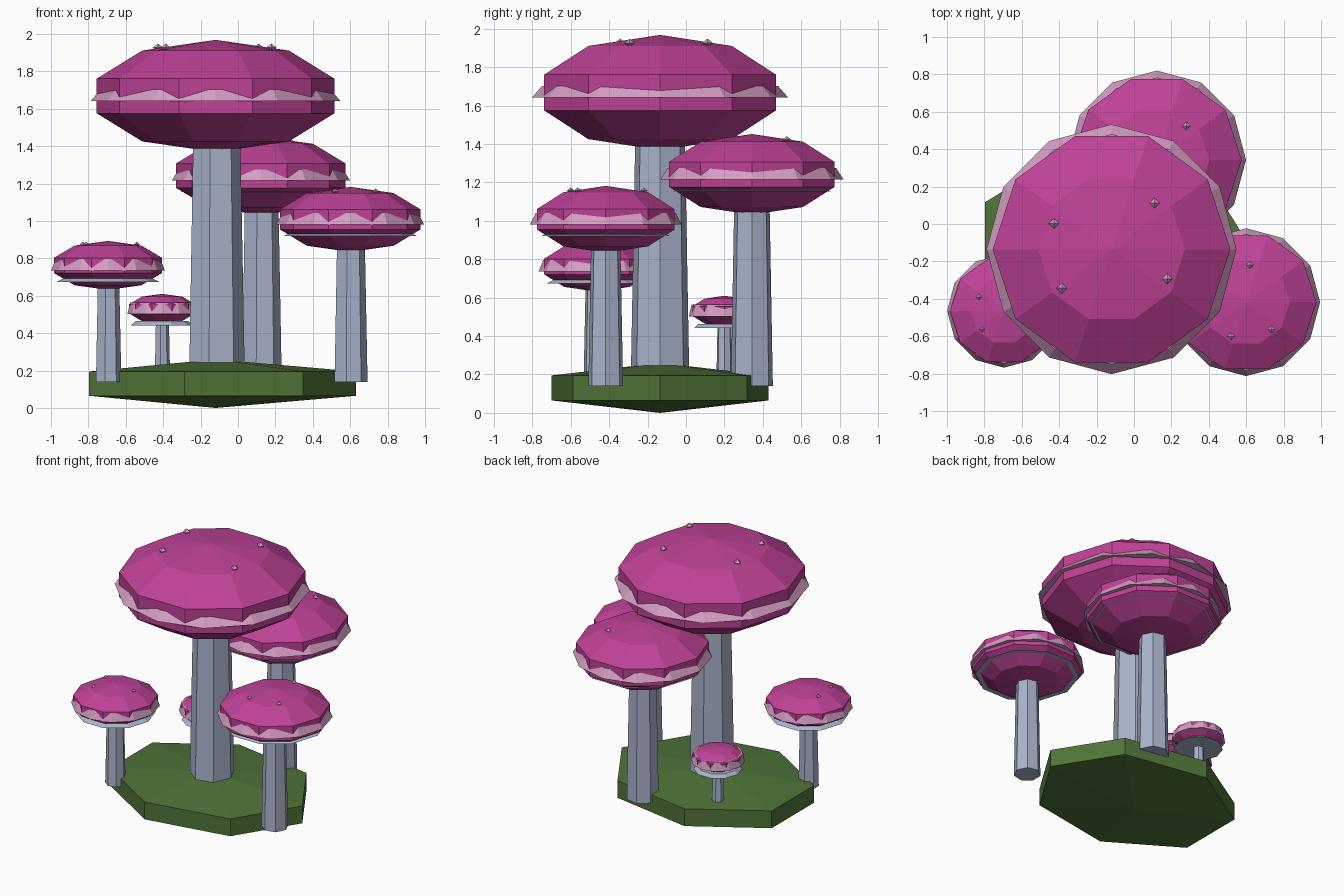
import bpy
import math

cube = bpy.data.objects.get("Cube")
if cube:
    bpy.data.objects.remove(cube, do_unlink=True)


def material(name, rgb):
    mat = bpy.data.materials.new(name)
    mat.use_nodes = True
    mat.diffuse_color = (*rgb, 1)
    mat.node_tree.nodes["Principled BSDF"].inputs["Base Color"].default_value = (*rgb, 1)
    return mat


CAP = material("magenta cap", (0.52, 0.054, 0.31))
FRILL = material("pale pink", (0.66, 0.34, 0.54))
STEM = material("blue grey stem", (0.40, 0.456, 0.60))
GRASS = material("moss green", (0.08, 0.175, 0.04))


def lathe(name, profile, sides, loc, mat, sy=1):
    """Spin (radius, z) pairs, listed bottom to top, into a flat-faced closed solid."""
    verts, rings, faces = [], [], []
    for r, z in profile:
        n = 1 if r == 0 else sides
        rings.append([len(verts) + i for i in range(n)])
        for i in range(n):
            a = math.tau * i / sides
            verts.append((r * math.cos(a), sy * r * math.sin(a), z))
    for low, high in zip(rings, rings[1:]):
        for i in range(sides):
            j = (i + 1) % sides
            if len(low) == 1:
                faces.append((low[0], high[j], high[i]))
            elif len(high) == 1:
                faces.append((low[i], low[j], high[0]))
            else:
                faces.append((low[i], low[j], high[j], high[i]))
    if len(rings[0]) > 1:
        faces.append(rings[0][::-1])
    if len(rings[-1]) > 1:
        faces.append(rings[-1])
    mesh = bpy.data.meshes.new(name)
    mesh.from_pydata(verts, [], faces)
    mesh.materials.append(mat)
    obj = bpy.data.objects.new(name, mesh)
    obj.location = loc
    bpy.context.collection.objects.link(obj)
    return obj


def ball(radius, half_height, rings):
    """Profile of a flattened low-poly sphere."""
    pts = [(radius * math.sin(math.pi * k / rings),
            -half_height * math.cos(math.pi * k / rings)) for k in range(1, rings)]
    return [(0, -half_height)] + pts + [(0, half_height)]


def mushroom(name, x, y, z, radius, half_height, spot_angles):
    floor = 0.14
    lathe(name + "_stem", [(0.235 * radius, floor), (0.197 * radius, z - 0.6 * half_height)],
          7, (x, y, 0), STEM)
    lathe(name + "_cap", ball(radius, half_height, 5), 10, (x, y, z), CAP)
    # flared frill around the cap and gill plate beneath it
    lathe(name + "_frill", [(radius, -0.027), (0.92 * radius, 0.034)], 12, (x, y, z), FRILL)
    lathe(name + "_gills", [(0.9 * radius, -0.088), (0.76 * radius, -0.066)], 10, (x, y, z), STEM)
    # little raised spots
    size = 0.008 + 0.03 * radius
    for n, deg in enumerate(spot_angles):
        a = math.radians(deg)
        r = 0.505 * radius
        lathe(f"{name}_spot_{n + 1}", ball(size, 0.8 * size, 2), 4,
              (x + r * math.cos(a), y + r * math.sin(a), z + 0.86 * half_height), FRILL)


# mossy ground mound
lathe("ground", ball(0.866, 0.13, 3), 7, (-0.12, -0.135, 0.13), GRASS, sy=0.773)

mushroom("tall_mushroom", -0.12, -0.135, 1.668, 0.668, 0.30, (156, 47, -28, -142))
mushroom("back_mushroom", 0.122, 0.343, 1.242, 0.477, 0.21, (49, -115))
mushroom("left_mushroom", 0.60, -0.418, 1.008, 0.395, 0.174, (84, -47, -114))
mushroom("right_mushroom", -0.695, -0.464, 0.762, 0.304, 0.131, (0, 151, -140))
mushroom("small_mushroom", -0.406, 0.20, 0.53, 0.185, 0.08, ())
